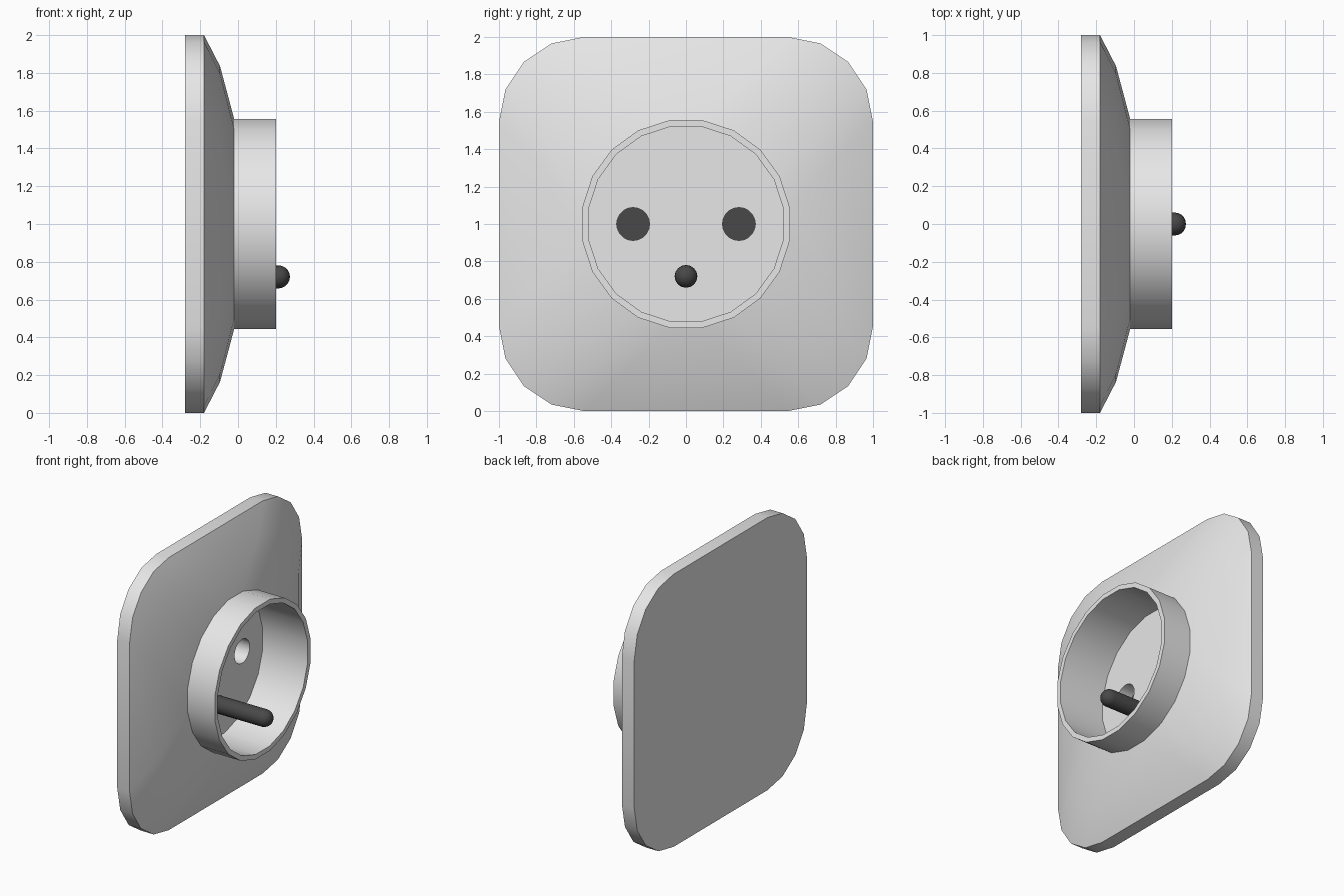
import bpy, bmesh, math

if "Cube" in bpy.data.objects:
    bpy.data.objects.remove(bpy.data.objects["Cube"])


def material(name, v):
    m = bpy.data.materials.new(name)
    m.diffuse_color = (v, v, v, 1)
    m.use_nodes = True
    m.node_tree.nodes["Principled BSDF"].inputs["Base Color"].default_value = m.diffuse_color
    return m


WHITE = material("white plastic", 0.8)
DARK = material("dark metal", 0.065)


def polar(r, deg):
    a = math.radians(deg)
    return r * math.cos(a), r * math.sin(a)


def round_square(c=0.545, r=0.455):
    pts = []
    for q in range(4):
        cy, cz = polar(c * math.sqrt(2), 90 * q + 45)
        for i in range(5):
            y, z = polar(r, 90 * q + 22.5 * i)
            pts.append((cy + y, cz + z))
    return pts


def circle(r, n=20, start=9, cy=0, cz=0):
    return [(cy + y, cz + z) for y, z in (polar(r, start + 360 / n * k) for k in range(n))]


def add_loop(bm, x, pts):
    return [bm.verts.new((x, y, 1 + z)) for y, z in pts]


def bridge(bm, a, b):
    for i in range(len(a)):
        j = (i + 1) % len(a)
        bm.faces.new((a[i], a[j], b[j], b[i]))


def loop_edges(bm, loop):
    edges = []
    for i, v in enumerate(loop):
        w = loop[(i + 1) % len(loop)]
        edges.append(bm.edges.get((v, w)) or bm.edges.new((v, w)))
    return edges


def finish(bm, name, mats):
    bmesh.ops.recalc_face_normals(bm, faces=bm.faces[:])
    me = bpy.data.meshes.new(name)
    bm.to_mesh(me)
    bm.free()
    for m in mats:
        me.materials.append(m)
    ob = bpy.data.objects.new(name, me)
    bpy.context.collection.objects.link(ob)
    bpy.ops.object.select_all(action='DESELECT')
    ob.select_set(True)
    bpy.context.view_layer.objects.active = ob
    bpy.ops.object.shade_smooth_by_angle(angle=math.radians(30))
    return ob


# Wall plate, blending from rounded square to the round socket collar
FLOOR = -0.165
square, ring, inner = round_square(), circle(0.562), circle(0.527)
mid = [(a * 0.63 + c * 0.37, b * 0.63 + d * 0.37) for (a, b), (c, d) in zip(square, ring)]
bm = bmesh.new()
profile = [(-0.28, square), (-0.18, square), (-0.095, mid), (-0.02, ring),
           (0.2, ring), (0.2, inner), (FLOOR, inner)]
loops = [add_loop(bm, x, p) for x, p in profile]
for a, b in zip(loops, loops[1:]):
    bridge(bm, a, b)
bm.faces.new(loops[0])

# Recess floor with two contact holes, dark at the bottom
fill = loop_edges(bm, loops[-1])
for side in (-1, 1):
    pts = circle(0.088, 20, 0, side * 0.283)
    rim, bottom = add_loop(bm, FLOOR, pts), add_loop(bm, -0.276, pts)
    fill += loop_edges(bm, rim)
    bridge(bm, rim, bottom)
    bm.faces.new(bottom).material_index = 1
bmesh.ops.triangle_fill(bm, use_beauty=True, use_dissolve=False, edges=fill, normal=(1, 0, 0))
finish(bm, "socket_plate", [WHITE, DARK])

# Earth pin with rounded tip
bm = bmesh.new()
R, TIP = 0.061, 0.275
stations = [(FLOOR - 0.01, R)]
for k in range(5):
    r, h = polar(R, 18 * k)
    stations.append((TIP - R + h, r))
loops = [add_loop(bm, x, circle(r, 16, 0, 0, -0.28)) for x, r in stations]
for a, b in zip(loops, loops[1:]):
    bridge(bm, a, b)
bm.faces.new(loops[0])
tip = bm.verts.new((TIP, 0, 0.72))
for i, v in enumerate(loops[-1]):
    bm.faces.new((v, loops[-1][(i + 1) % 16], tip))
finish(bm, "earth_pin", [DARK])
